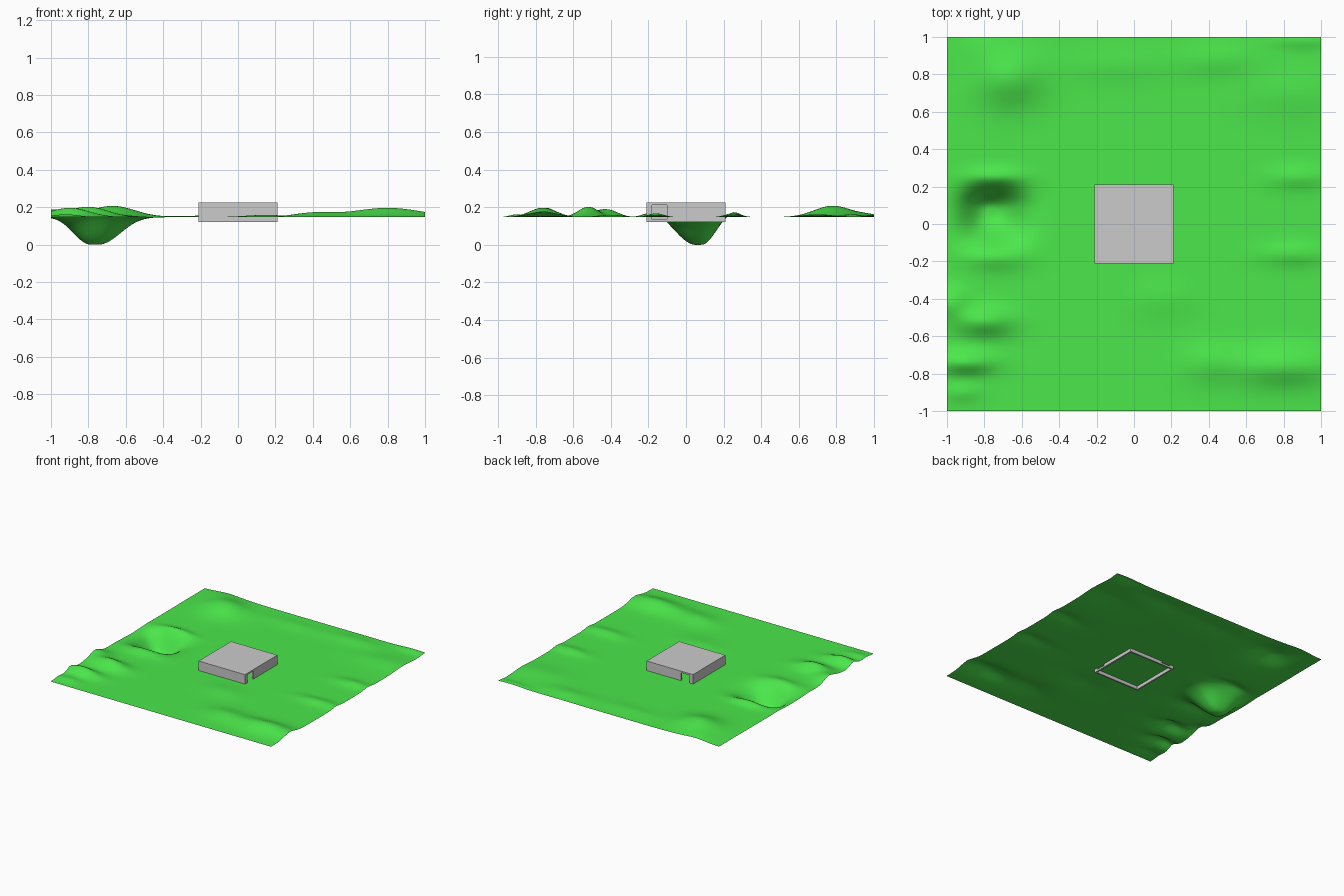
import bpy, bmesh
from math import exp

if "Cube" in bpy.data.objects:
    bpy.data.objects.remove(bpy.data.objects["Cube"])

BASE = 0.147

# Sculpted strokes: x, y, x radius, y radius, height
STROKES = [
    (-0.67, 0.78, 0.17, 0.14, 0.060),    # back left mound
    (-0.80, 0.95, 0.12, 0.10, 0.015),
    (-0.80, -0.52, 0.15, 0.075, 0.055),  # front left ridges
    (-0.98, -0.42, 0.10, 0.08, 0.040),
    (-0.90, -0.74, 0.15, 0.06, 0.050),
    (-0.92, -0.90, 0.10, 0.05, 0.015),
    (-0.74, -0.17, 0.16, 0.07, 0.030),   # rim of the pit
    (-0.74, 0.25, 0.15, 0.05, 0.030),
    (0.80, -0.76, 0.26, 0.10, 0.050),    # front right ridge
    (0.40, -0.74, 0.15, 0.10, 0.022),
    (0.85, -0.16, 0.18, 0.06, 0.020),    # right ridges
    (0.88, 0.25, 0.16, 0.06, 0.020),
    (0.85, 0.70, 0.25, 0.12, 0.015),
    (0.45, 0.88, 0.22, 0.08, 0.015),
    (0.90, 0.98, 0.15, 0.04, 0.012),
    (-0.10, 0.85, 0.25, 0.08, 0.010),
    (0.15, -0.40, 0.16, 0.10, 0.012),
]


def height(x, y):
    z = BASE
    for cx, cy, rx, ry, h in STROKES:
        z += h * exp(-((x - cx) / rx) ** 2 - ((y - cy) / ry) ** 2)
    # Pit with a steep back wall and a gentler front slope
    ry = 0.105 if y > 0.07 else 0.15
    rx = 0.14 if x < -0.77 else 0.18
    z -= 0.150 * exp(-abs((x + 0.77) / rx) ** 2.4 - abs((y - 0.07) / ry) ** 2.4)
    return max(z, 0.0)


# Ground sheet
bpy.ops.mesh.primitive_grid_add(x_subdivisions=128, y_subdivisions=128, size=2)
ground = bpy.context.object
ground.name = "ground"
for v in ground.data.vertices:
    v.co.z = height(v.co.x, v.co.y)
low = min(v.co.z for v in ground.data.vertices)
for v in ground.data.vertices:
    v.co.z -= low
bpy.ops.object.shade_smooth()
green = bpy.data.materials.new("grass_green")
green.diffuse_color = (0.07, 0.8, 0.07, 1)
green.use_nodes = True
green.node_tree.nodes["Principled BSDF"].inputs["Base Color"].default_value = green.diffuse_color
ground.data.materials.append(green)


def box(name, x0, x1, y0, y1, z0, z1):
    bpy.ops.mesh.primitive_cube_add(size=1)
    ob = bpy.context.object
    ob.name = name
    for v in ob.data.vertices:
        v.co = (x1 if v.co.x > 0 else x0,
                y1 if v.co.y > 0 else y0,
                z1 if v.co.z > 0 else z0)
    return ob


# Building shell: thin walls and a flat roof, open underneath
R, T, Z0, Z1 = 0.21, 0.013, 0.12, 0.225
shell = box("building", -R, R, -R, R, Z0, Z1)
hollow = box("hollow_cutter", -R + T, R - T, -R + T, R - T, Z0 - 0.1, Z1 - T)
# Doorways above the sill, in the right wall and the back wall
door_right = box("right_door_cutter", R - 2 * T, R + T, -0.18, -0.10, 0.135, Z1 - T)
door_back = box("back_door_cutter", -0.18, -0.10, R - 2 * T, R + T, 0.135, Z1 - T)
for cutter in (hollow, door_right, door_back):
    mod = shell.modifiers.new(cutter.name, "BOOLEAN")
    mod.operation = "DIFFERENCE"
    mod.solver = "EXACT"
    mod.object = cutter
    cutter.hide_render = True
    cutter.hide_set(True)
